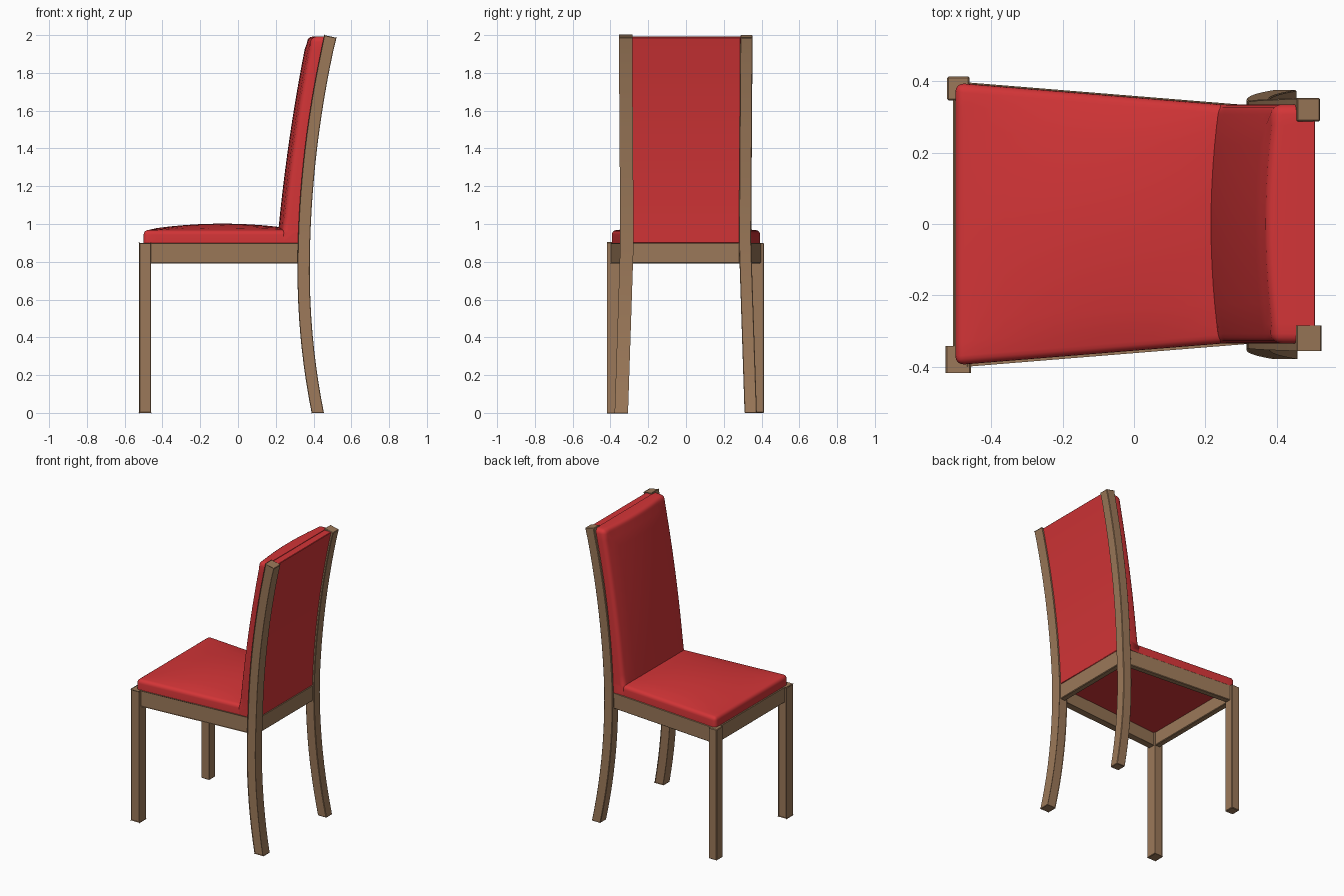
import bpy, bmesh, math
from mathutils import Vector

cube = bpy.data.objects.get("Cube")
if cube:
    bpy.data.objects.remove(cube)


def material(name, rgb):
    m = bpy.data.materials.new(name)
    m.use_nodes = True
    m.diffuse_color = (*rgb, 1)
    m.node_tree.nodes["Principled BSDF"].inputs["Base Color"].default_value = (*rgb, 1)
    return m


WOOD = material("brown wood", (0.33, 0.19, 0.10))
FABRIC = material("red fabric", (0.65, 0.035, 0.038))


def shaped_box(name, mat, shape, cuts=(1, 1, 1), bevel=0.004, segments=1, rim=None):
    """A -1..1 box cut into a grid, moved by shape(u, v, w), with rounded edges."""
    bm = bmesh.new()
    bmesh.ops.create_cube(bm, size=2)
    for axis, n in enumerate(cuts):
        for i in range(1, n):
            co, no = Vector(), Vector()
            co[axis], no[axis] = 2 * i / n - 1, 1
            geom = bm.verts[:] + bm.edges[:] + bm.faces[:]
            bmesh.ops.bisect_plane(bm, geom=geom, plane_co=co, plane_no=no)
    # box edges are the ones where two sides meet at a right angle
    edges = [e for e in bm.edges if e.calc_face_angle(0) > 1]
    if rim:
        edges = [e for e in edges if rim((e.verts[0].co + e.verts[1].co) / 2)]
    for v in bm.verts:
        v.co = shape(*v.co)
    bmesh.ops.bevel(bm, geom=edges, offset=bevel, segments=segments,
                    profile=0.5, affect='EDGES', clamp_overlap=True)
    bmesh.ops.recalc_face_normals(bm, faces=bm.faces[:])
    mesh = bpy.data.meshes.new(name)
    bm.to_mesh(mesh)
    bm.free()
    mesh.materials.append(mat)
    obj = bpy.data.objects.new(name, mesh)
    bpy.context.collection.objects.link(obj)
    bpy.ops.object.select_all(action='DESELECT')
    obj.select_set(True)
    bpy.context.view_layer.objects.active = obj
    bpy.ops.object.shade_smooth_by_angle(angle=math.radians(35))
    return obj


def lerp(a, b, t):
    return a + (b - a) * (t + 1) / 2


def block(name, x, y, z):
    return shaped_box(name, WOOD, lambda u, v, w: (lerp(*x, u), lerp(*y, v), lerp(*z, w)))


def post_x(z):
    """Centre line of the curved rear posts."""
    t = z - 0.75
    return 0.3475 + (0.0915 if t > 0 else 0.133) * t * t


def post_y(z):
    return 0.3125 + (0.0075 * (z - 0.9) / 1.1 if z > 0.9 else 0.03 * (0.9 - z) / 0.9)


def seat_half_width(x):
    return 0.395 - 0.081 * (x + 0.5)


# Legs and side rails, mirrored across y
for side, s in (("left", 1), ("right", -1)):
    block("front_leg_" + side, (-0.523, -0.46), (s * 0.346, s * 0.413), (0, 0.9))

    def post(u, v, w):
        z = lerp(0, 1.993, w)
        tilt = -0.007 * u if w > 0.99 else 0
        return post_x(z) + 0.0325 * u, s * (post_y(z) + 0.0325 * v), z + tilt
    shaped_box("rear_post_" + side, WOOD, post, cuts=(1, 1, 24), bevel=0.003)

    def rail(u, v, w):
        x = lerp(-0.465, 0.325, u)
        return x, s * (seat_half_width(x) - 0.016 + 0.02 * v), lerp(0.792, 0.9, w)
    shaped_box("side_rail_" + side, WOOD, rail, bevel=0.003)

# Front and rear rails
block("front_rail", (-0.506, -0.466), (-0.35, 0.35), (0.792, 0.9))
block("rear_rail", (0.33, 0.37), (-0.285, 0.285), (0.792, 0.9))


# Crowned seat cushion
def seat(u, v, w):
    x = lerp(-0.5, 0.335, u)
    top = 0.968 + 0.034 * (1 - u * u) * (1 - v * v)
    return x, v * seat_half_width(x), top if w > 0 else 0.885


shaped_box("seat_cushion", FABRIC, seat, cuts=(12, 12, 1), bevel=0.025, segments=4,
           rim=lambda c: c.z > -0.9)


# Backrest cushion, bowed forward in the middle
def backrest(u, v, w):
    z = lerp(0.9, 1.992, w)
    t = z - 0.98
    front = 0.215 + 0.097 * t + 0.052 * t * t + 0.025 * v * v
    return (front if u < 0 else post_x(z) - 0.03), 0.335 * v, z


shaped_box("backrest_cushion", FABRIC, backrest, cuts=(1, 12, 16), bevel=0.028, segments=4,
           rim=lambda c: c.x < 0.9 and c.z > -0.9 and (c.x < -0.9 or abs(c.y) > 0.9))


# Flat rear panel between the posts
def panel(u, v, w):
    z = lerp(0.9, 1.988, w)
    return post_x(z) + lerp(-0.04, 0.02, u), 0.29 * v, z


shaped_box("backrest_panel", FABRIC, panel, cuts=(1, 1, 16), bevel=0.003)
